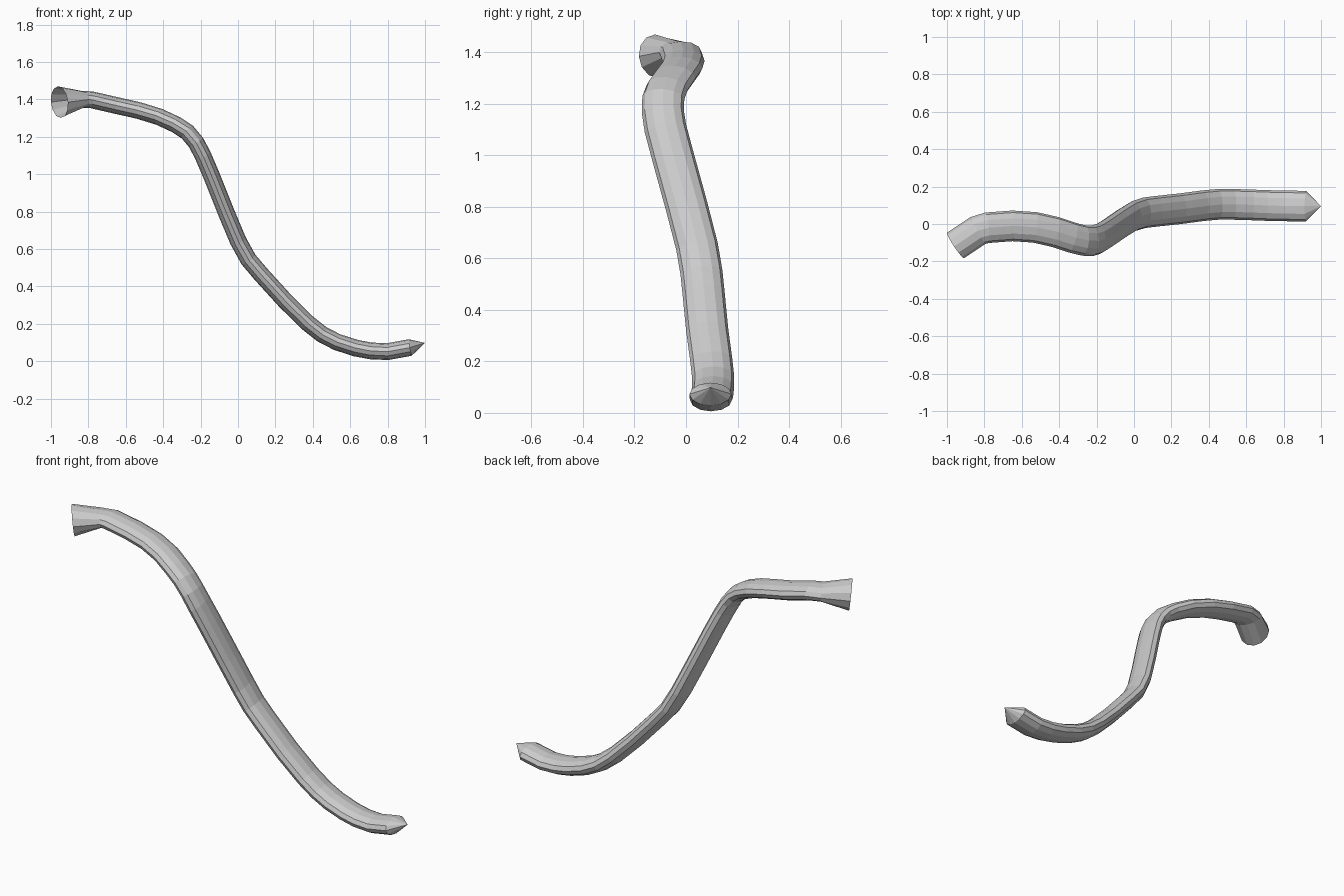
import bpy, bmesh
from math import sin, cos, tau
from mathutils import Vector

if "Cube" in bpy.data.objects:
    bpy.data.objects.remove(bpy.data.objects["Cube"])

SIDES = 12

# centre line of the flattened tube, high end to low end
path = [Vector(p) for p in [
    (-0.955, -0.115, 1.385), (-0.835, -0.035, 1.400), (-0.785, -0.020, 1.398),
    (-0.65, -0.010, 1.367), (-0.53, -0.018, 1.340), (-0.42, -0.043, 1.306),
    (-0.33, -0.073, 1.264), (-0.27, -0.088, 1.224), (-0.225, -0.090, 1.170),
    (-0.19, -0.080, 1.105), (-0.145, -0.052, 1.00), (-0.065, 0.003, 0.80),
    (0.00, 0.043, 0.645), (0.055, 0.060, 0.545), (0.12, 0.068, 0.468),
    (0.25, 0.082, 0.325), (0.37, 0.098, 0.206), (0.45, 0.105, 0.143),
    (0.53, 0.105, 0.102), (0.63, 0.102, 0.070), (0.71, 0.099, 0.055),
    (0.80, 0.097, 0.051), (0.92, 0.095, 0.073)]]
HALF_WIDTH, HALF_THICK = 0.082, 0.045
mouth_side = Vector((-0.57, 0.82, 0))

bm = bmesh.new()
rings = []
for i, p in enumerate(path):
    tangent = (path[min(i + 1, len(path) - 1)] - path[max(i - 1, 0)]).normalized()
    side = mouth_side if i < 2 else Vector((0, 1, 0))
    side = (side - tangent * side.dot(tangent)).normalized()
    normal = tangent.cross(side)
    thick = 0.085 if i == 0 else HALF_THICK  # the mouth flares to a round opening
    rings.append([bm.verts.new(p + side * HALF_WIDTH * cos(tau * k / SIDES)
                               + normal * thick * sin(tau * k / SIDES))
                  for k in range(SIDES)])

# tube walls
for a, b in zip(rings, rings[1:]):
    for k in range(SIDES):
        n = (k + 1) % SIDES
        bm.faces.new((a[k], a[n], b[n], b[k]))

# pointed tip closing the low end
tip = bm.verts.new((1.0, 0.095, 0.098))
for k in range(SIDES):
    bm.faces.new((rings[-1][k], rings[-1][(k + 1) % SIDES], tip))

bmesh.ops.recalc_face_normals(bm, faces=bm.faces)
mesh = bpy.data.meshes.new("bent_tube")
bm.to_mesh(mesh)
bm.free()
bpy.context.collection.objects.link(bpy.data.objects.new("bent_tube", mesh))
